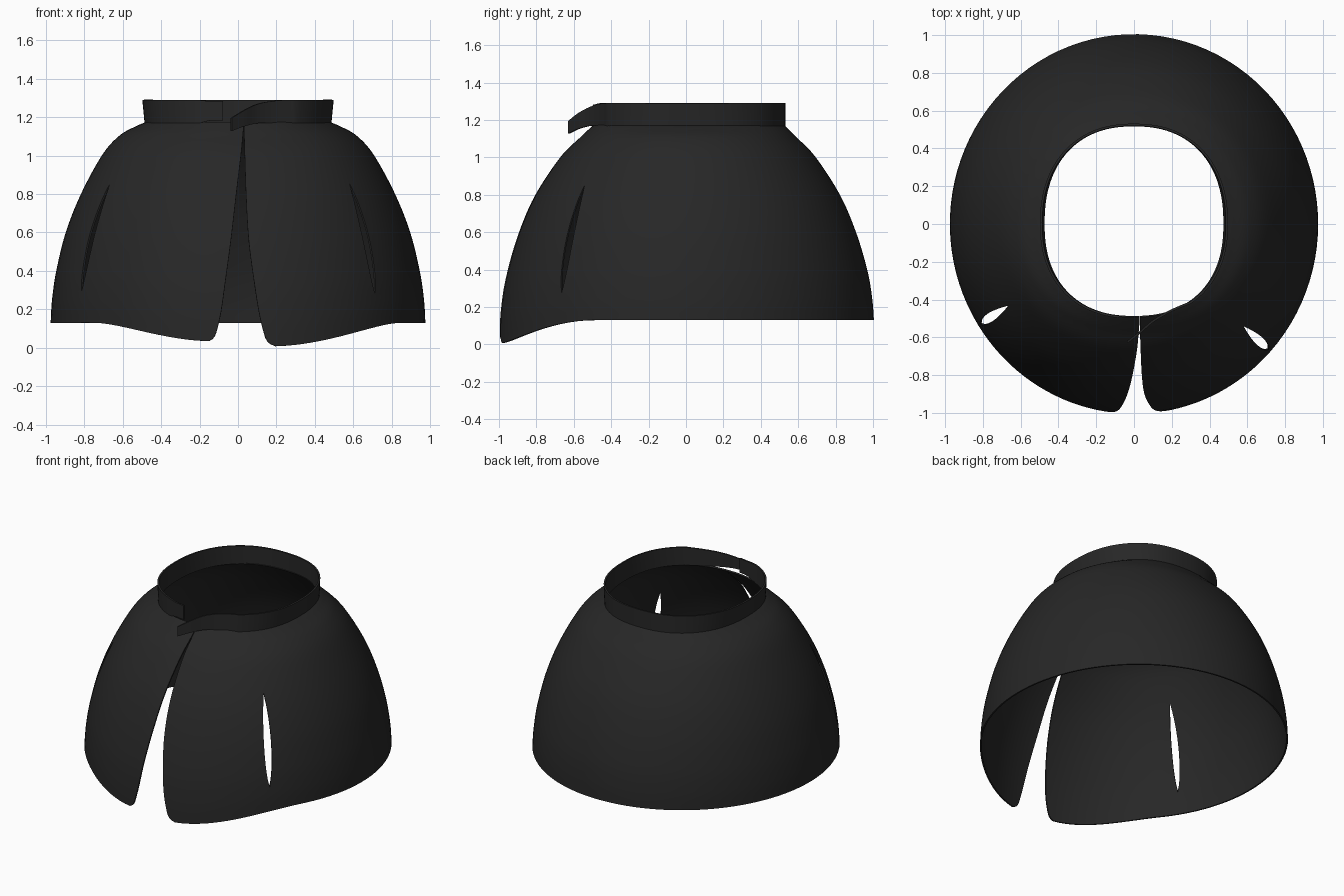
import bpy, bmesh
from math import sin, cos, asin, pi, radians, degrees

if "Cube" in bpy.data.objects:
    bpy.data.objects.remove(bpy.data.objects["Cube"])

# Profile tables, neck to hem: height, spread (front/back), spread (sides)
Z = [1.17, 1.15, 1.10, 1.00, 0.80, 0.60, 0.40, 0.25, 0.13]
F_BACK = [0, .045, .15, .35, .62, .80, .925, .98, 1]
F_SIDE = [0, .10, .28, .46, .68, .84, .94, .985, 1]
# x of the two front opening edges, neck to hem
EDGE_R = [.031, .031, .032, .035, .042, .055, .085, .115, .155]
EDGE_L = [.029, .029, .025, .015, -.01, -.035, -.065, -.09, -.125]


def curve(t, v):
    """Catmull-Rom through the values of t at index v."""
    n = len(t) - 1
    i = min(int(v), n - 1)
    u = v - i
    p0, p1, p2, p3 = (t[max(i - 1, 0)], t[i], t[i + 1], t[min(i + 2, n)])
    return p1 + .5 * u * (p2 - p0 + u * (2*p0 - 5*p1 + 4*p2 - p3 + u * (3*(p1 - p2) + p3 - p0)))


def smooth(t):
    t = max(0, min(1, t))
    return t * t * (3 - 2 * t)


def radius(a, rx, ry, n):
    return (abs(sin(a) / rx) ** n + abs(cos(a) / ry) ** n) ** (-1 / n)


def neck(a):
    return radius(a, .475, .49 if cos(a) > 0 else .52, 2.3)


def spread_radius(a, v):
    s = sin(a) ** 2
    f = curve(F_BACK, v) * (1 - s) + curve(F_SIDE, v) * s
    return neck(a) * (1 - f) + radius(a, .97, 1.0, 2) * f


def surface(a, v):
    """Point on the cape; a is the angle from the front, v runs neck to hem."""
    r, z = spread_radius(a, v), curve(Z, v)
    d = degrees(a)
    drop = .122 * smooth((60 - d) / 50) if d < 180 else .095 * smooth((d - 310) / 42)
    return (r * sin(a), -r * cos(a), z - drop * ((1.17 - z) / 1.04) ** 2)


def edge_angle(table, v, corner):
    x = curve(table, v) + corner * max(0, (v - 7.5) / .5) ** 3
    return asin(x / spread_radius(0, v))


def add_grid(bm, rows):
    vs = [[bm.verts.new(p) for p in row] for row in rows]
    for a, b in zip(vs, vs[1:]):
        for i in range(len(a) - 1):
            bm.faces.new((a[i], b[i], b[i + 1], a[i + 1]))


def finish(bm, name, thickness):
    bmesh.ops.remove_doubles(bm, verts=bm.verts, dist=1e-4)
    bmesh.ops.recalc_face_normals(bm, faces=bm.faces)
    me = bpy.data.meshes.new(name)
    bm.to_mesh(me)
    bm.free()
    ob = bpy.data.objects.new(name, me)
    bpy.context.collection.objects.link(ob)
    me.materials.append(black)
    mod = ob.modifiers.new("thickness", 'SOLIDIFY')
    mod.thickness = thickness
    mod.offset = 0
    bpy.context.view_layer.objects.active = ob
    ob.select_set(True)
    bpy.ops.object.modifier_apply(modifier=mod.name)
    bpy.ops.object.shade_smooth_by_angle(angle=radians(40))
    ob.select_set(False)
    return ob


black = bpy.data.materials.new("black_cloth")
black.diffuse_color = (.02, .02, .02, 1)
black.use_nodes = True
black.node_tree.nodes["Principled BSDF"].inputs["Base Color"].default_value = black.diffuse_color


# Cape: three panels meeting along the arm slits, welded above and below them
def slit(v):
    t = (v - 3.8) / (6.65 - 3.8)
    return .024 * sin(pi * t) ** .7 / spread_radius(.8, v) if 0 < t < 1 else 0


SLIT_R, SLIT_L = radians(47), radians(303)
panels = [
    (lambda v: edge_angle(EDGE_R, v, .04), lambda v: SLIT_R - slit(v), 16),
    (lambda v: SLIT_R + slit(v), lambda v: SLIT_L - slit(v), 72),
    (lambda v: SLIT_L + slit(v), lambda v: 2 * pi + edge_angle(EDGE_L, v, -.025), 18),
]
bm = bmesh.new()
ROWS = 64
for start, end, cols in panels:
    rows = []
    for j in range(ROWS + 1):
        v = 8 * j / ROWS
        a, b = start(v), end(v)
        rows.append([surface(a + (b - a) * i / cols, v) for i in range(cols + 1)])
    add_grid(bm, rows)
finish(bm, "cape", .01)

# Collar: upright band ending in a closing strap that peels away at the front
low, high = [], []
strap = [[-.035, .03, .10, .19], [-.625, -.575, -.515, -.462],
         [1.128, 1.152, 1.168, 1.17], [1.195, 1.235, 1.268, 1.285]]
a0 = radians(35)
r0 = neck(a0) * 1.01
for table, val in zip(strap, (r0 * sin(a0), -r0 * cos(a0), 1.165, 1.29)):
    table.append(val)
for i in range(24):
    x, y, zb, zt = (curve(t, i / 6) for t in strap)
    low.append((x, y, zb))
    high.append((x, y, zt))
for i in range(101):
    a = a0 + (radians(351) - a0) * i / 100
    r = neck(a) * 1.01
    lift = .018 * smooth((degrees(a) - 333) / 12)
    flare = 1 + .025 * sin(a) ** 2
    low.append((r * sin(a), -r * cos(a), 1.165 + lift))
    high.append((r * sin(a) * flare, -r * cos(a), 1.29 - lift * .4))
bm = bmesh.new()
add_grid(bm, [[tuple(p + (q - p) * k / 4 for p, q in zip(lo, hi)) for lo, hi in zip(low, high)]
              for k in range(5)])
finish(bm, "collar", .012)
